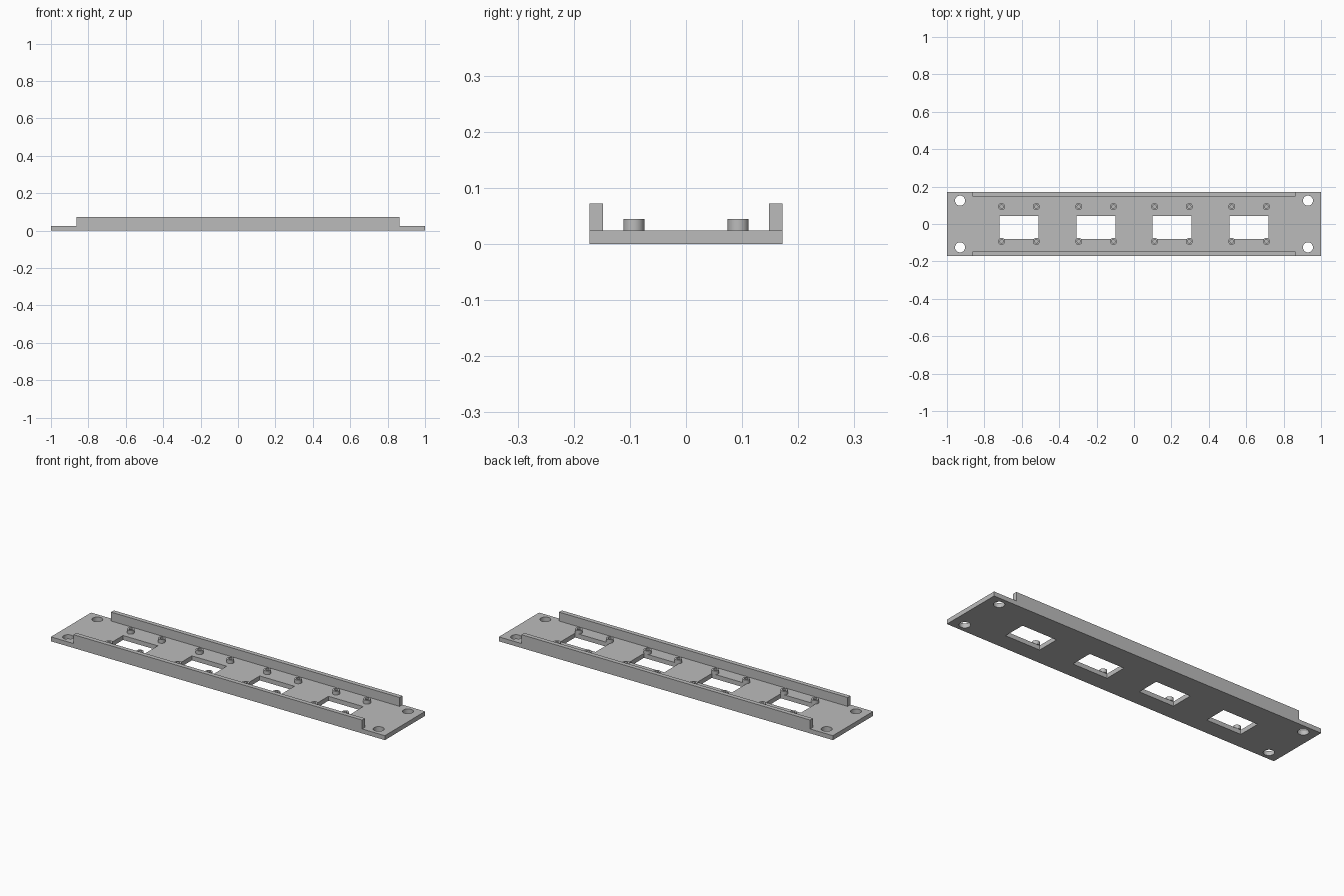
import bpy, bmesh, math
from mathutils import Matrix

if "Cube" in bpy.data.objects:
    bpy.data.objects.remove(bpy.data.objects["Cube"])

PLATE_T, RAIL_TOP, PEG_TOP = 0.024, 0.072, 0.044
HALF_W = 0.172

grey = bpy.data.materials.new("plain_grey")
grey.diffuse_color = (0.5, 0.5, 0.5, 1)
grey.use_nodes = True
grey.node_tree.nodes["Principled BSDF"].inputs["Base Color"].default_value = grey.diffuse_color


def add_box(bm, x0, x1, y0, y1, z0, z1):
    m = Matrix.Translation(((x0 + x1) / 2, (y0 + y1) / 2, (z0 + z1) / 2))
    bmesh.ops.create_cube(bm, size=1, matrix=m @ Matrix.Diagonal((x1 - x0, y1 - y0, z1 - z0, 1)))


def add_cylinder(bm, x, y, r, z0, z1, sides=32):
    bmesh.ops.create_cone(bm, cap_ends=True, segments=sides, radius1=r, radius2=r,
                          depth=z1 - z0, matrix=Matrix.Translation((x, y, (z0 + z1) / 2)))


def add_tube(bm, x, y, r_in, r_out, z0, z1, sides=32):
    # Spin a rectangular section into a hollow ring
    rings = []
    for r, z in ((r_in, z0), (r_out, z0), (r_out, z1), (r_in, z1)):
        rings.append([bm.verts.new((x + r * math.cos(2 * math.pi * i / sides),
                                    y + r * math.sin(2 * math.pi * i / sides), z))
                      for i in range(sides)])
    for k in range(4):
        a, b = rings[k], rings[(k + 1) % 4]
        for i in range(sides):
            j = (i + 1) % sides
            bm.faces.new((a[i], b[i], b[j], a[j]))


def finish(bm, name):
    bmesh.ops.recalc_face_normals(bm, faces=bm.faces[:])
    mesh = bpy.data.meshes.new(name)
    bm.to_mesh(mesh)
    bm.free()
    mesh.materials.append(grey)
    ob = bpy.data.objects.new(name, mesh)
    bpy.context.collection.objects.link(ob)
    return ob


def smooth(ob):
    bpy.ops.object.select_all(action='DESELECT')
    ob.select_set(True)
    bpy.context.view_layer.objects.active = ob
    bpy.ops.object.shade_smooth_by_angle(angle=math.radians(30))


WINDOWS = (-0.615, -0.203, 0.203, 0.615)

# Cutter: four windows and four corner screw holes
bm = bmesh.new()
for cx in WINDOWS:
    add_box(bm, cx - 0.104, cx + 0.104, -0.079, 0.044, -0.05, 0.1)
for sx in (-1, 1):
    for sy in (-1, 1):
        add_cylinder(bm, sx * 0.93, sy * 0.125, 0.027, -0.05, 0.1)
cutter = finish(bm, "opening_cutter")
cutter.hide_render = True
cutter.hide_viewport = True

# Base plate
bm = bmesh.new()
add_box(bm, -1, 1, -HALF_W, HALF_W, 0, PLATE_T)
plate = finish(bm, "base_plate")
smooth(plate)
cut = plate.modifiers.new("openings", 'BOOLEAN')
cut.operation = 'DIFFERENCE'
cut.solver = 'EXACT'
cut.object = cutter

# Long rails along both edges
for name, s in (("front_rail", -1), ("back_rail", 1)):
    bm = bmesh.new()
    y0, y1 = sorted((s * 0.148, s * HALF_W))
    add_box(bm, -0.864, 0.864, y0, y1, PLATE_T, RAIL_TOP)
    finish(bm, name)

# Hollow mounting pegs, four around each window
bm = bmesh.new()
for cx in WINDOWS:
    for sx in (-1, 1):
        for sy in (-1, 1):
            add_tube(bm, cx + sx * 0.0925, sy * 0.093, 0.009, 0.0187, PLATE_T, PEG_TOP)
smooth(finish(bm, "mounting_pegs"))
